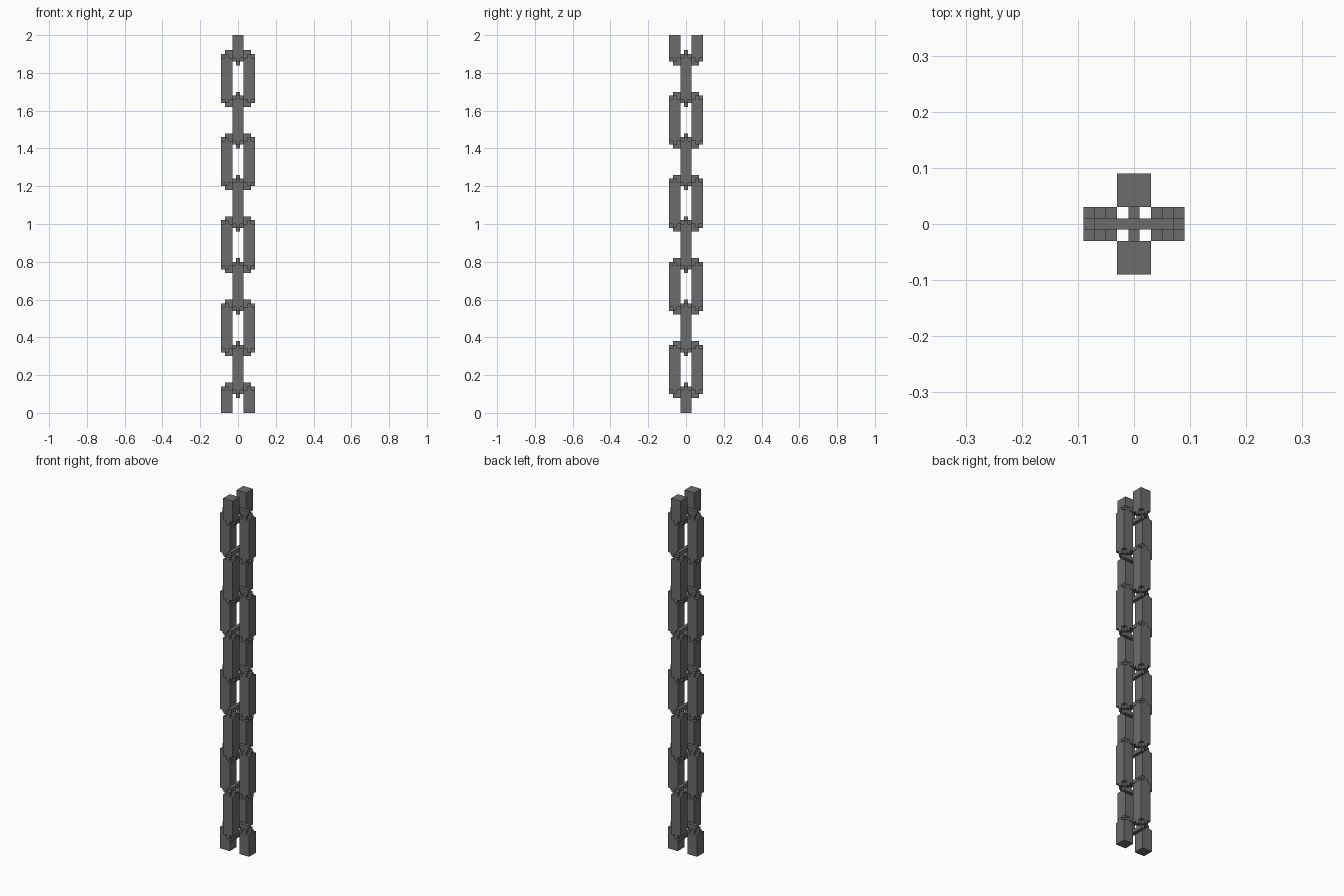
import bpy
import bmesh
from mathutils import Matrix, Vector

if "Cube" in bpy.data.objects:
    bpy.data.objects.remove(bpy.data.objects["Cube"], do_unlink=True)

# Single dark iron colour
iron = bpy.data.materials.new("dark_iron_grey")
iron.use_nodes = True
iron.diffuse_color = (0.15, 0.15, 0.15, 1)
iron.node_tree.nodes["Principled BSDF"].inputs["Base Color"].default_value = (0.15, 0.15, 0.15, 1)

V = 0.02       # block size
PITCH = 0.22   # distance between neighbouring link centres


def add_box(bm, lo, hi, centre, turned):
    """Box between two corners, cut off at the chain's flat ends."""
    lo, hi = Vector(lo), Vector(hi)
    lo.z = max(lo.z + centre, 0)
    hi.z = min(hi.z + centre, 2)
    if hi.z - lo.z < 0.001:
        return
    mid, size = (lo + hi) / 2, hi - lo
    mat = Matrix.Translation(mid) @ Matrix.Diagonal((*size, 1))
    if turned:
        mat = Matrix.Rotation(1.5707963, 4, "Z") @ mat
    bmesh.ops.create_cube(bm, size=1, matrix=mat)


def add_span(bm, x, half_y, z, centre, turned):
    add_box(bm, (x[0], -half_y, z[0]), (x[1], half_y, z[1]), centre, turned)


def make_link(name, centre, turned):
    bm = bmesh.new()
    inner, outer, body = 1.5 * V, 4.5 * V, 5.5 * V
    for side in (-1, 1):
        def sx(a, b):
            return sorted((side * a, side * b))

        # Square upright arm
        add_span(bm, sx(inner, outer), inner, (-body, body), centre, turned)
        for end in (-1, 1):
            def sz(a, b):
                return sorted((end * a, end * b))

            first = sz(body, body + V)
            # Stepped teeth: wide middle tooth, narrow inner and outer teeth
            add_span(bm, sx(inner + V, outer - V), inner, first, centre, turned)
            add_span(bm, sx(inner, inner + V), V / 2, first, centre, turned)
            add_span(bm, sx(outer - V, outer), V / 2, first, centre, turned)
    for end in (-1, 1):
        # Thin crossbar joining both arms
        z = sorted((end * (body + V), end * (body + 2 * V)))
        add_span(bm, (V - outer, outer - V), V / 2, z, centre, turned)
    mesh = bpy.data.meshes.new(name)
    bm.to_mesh(mesh)
    bm.free()
    mesh.materials.append(iron)
    obj = bpy.data.objects.new(name, mesh)
    bpy.context.collection.objects.link(obj)


# Alternate links crosswise up the chain
for i in range(10):
    make_link(f"chain_link_{i + 1}", 0.01 + i * PITCH, i % 2 == 1)
